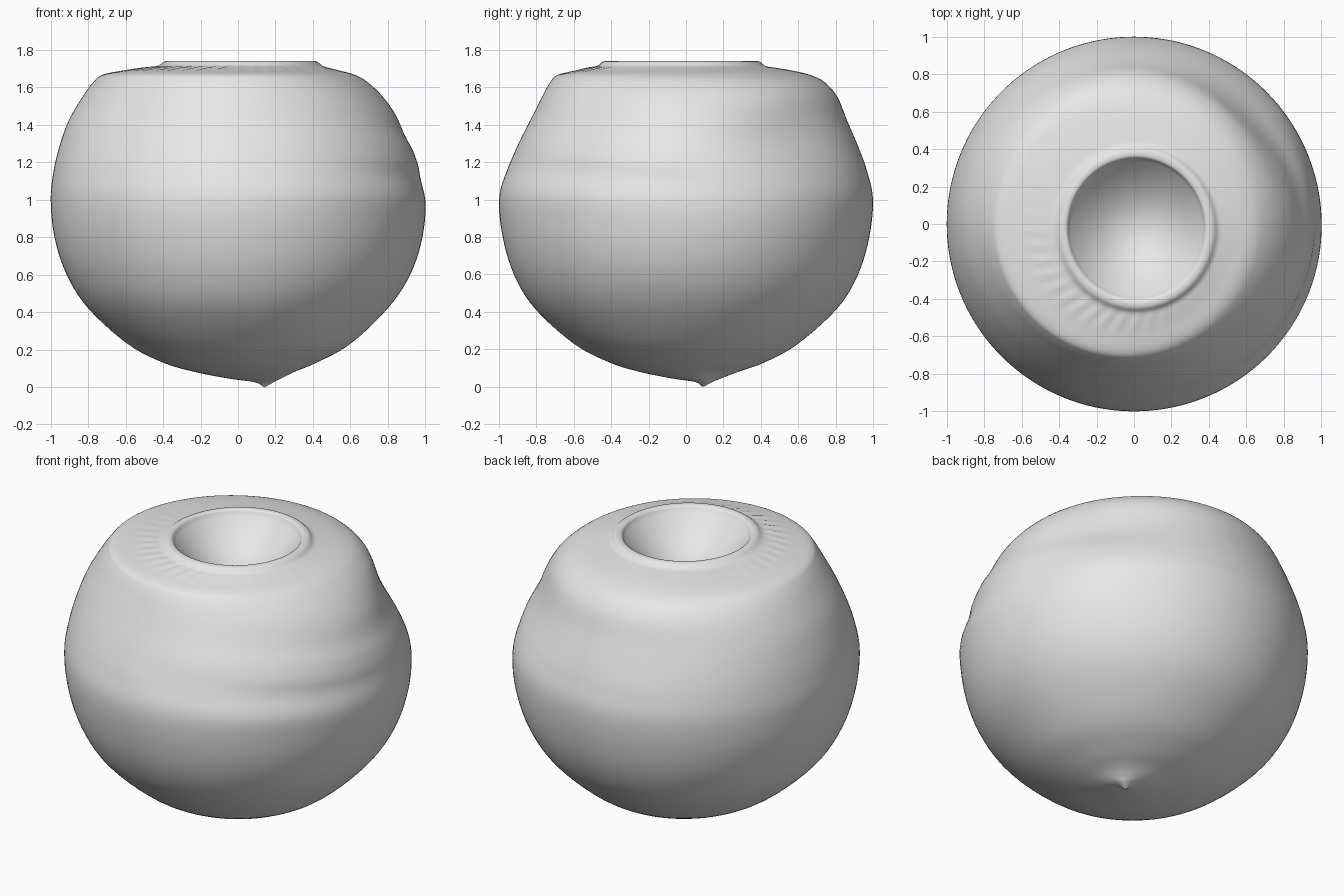
import bpy, bmesh, math
from mathutils import Vector

cube = bpy.data.objects.get("Cube")
if cube:
    bpy.data.objects.remove(cube, do_unlink=True)

SEGMENTS = 144
STEPS = 5

clay = bpy.data.materials.new("plain grey clay")
clay.use_nodes = True
grey = (0.8, 0.8, 0.8, 1)
clay.diffuse_color = grey
clay.node_tree.nodes["Principled BSDF"].inputs["Base Color"].default_value = grey

# Cross-sections from the bottom tip to the rim: z, left x, right x, front y, back y
BODY = [
    (0.00, 0.135, 0.145, 0.085, 0.095), (0.025, 0.09, 0.19, 0.05, 0.14),
    (0.045, -0.05, 0.23, -0.08, 0.19), (0.08, -0.23, 0.30, -0.25, 0.28),
    (0.13, -0.40, 0.42, -0.41, 0.42), (0.23, -0.59, 0.60, -0.60, 0.60),
    (0.42, -0.80, 0.80, -0.81, 0.81), (0.60, -0.915, 0.92, -0.92, 0.92),
    (0.80, -0.98, 0.985, -0.98, 0.98), (1.00, -1.0, 1.0, -1.0, 1.0),
    (1.15, -0.985, 0.97, -0.96, 0.97), (1.28, -0.955, 0.93, -0.905, 0.925),
    (1.42, -0.905, 0.865, -0.835, 0.865), (1.55, -0.83, 0.775, -0.77, 0.81),
    (1.63, -0.77, 0.69, -0.725, 0.74), (1.668, -0.72, 0.62, -0.685, 0.66),
    (1.69, -0.61, 0.54, -0.59, 0.57), (1.705, -0.50, 0.48, -0.52, 0.48),
    (1.715, -0.43, 0.45, -0.475, 0.425), (1.738, -0.39, 0.42, -0.445, 0.395),
    (1.738, -0.36, 0.385, -0.41, 0.36), (1.71, -0.34, 0.365, -0.385, 0.34),
]

# Shallow bowl inside the opening
BOWL = []
for k in range(1, 9):
    f = 1 - k / 8.02
    BOWL.append((1.71 - 0.21 * (1 - f * f), 0.012 - 0.352 * f, 0.012 + 0.352 * f,
                 -0.022 - 0.362 * f, -0.022 + 0.362 * f))


def spline(p0, p1, p2, p3, t):
    """Smooth interpolation between two neighbouring cross-sections."""
    return [0.5 * (2 * b + (c - a) * t + (2 * a - 5 * b + 4 * c - d) * t * t
                   + (3 * b - a - 3 * c + d) * t ** 3)
            for a, b, c, d in zip(p0, p1, p2, p3)]


def bump(value, centre, width):
    return math.exp(-((value - centre) / width) ** 2)


def angle_gap(a, b):
    return math.atan2(math.sin(a - b), math.cos(a - b))


def shape_point(row, angle, outside):
    """One point of a cross-section, with dents and pleats on the outside."""
    z, xl, xr, yf, yb = row
    x = (xl + xr) / 2 + (xr - xl) / 2 * math.cos(angle)
    y = (yf + yb) / 2 + (yb - yf) / 2 * math.sin(angle)
    if outside:
        # Pressed-in shoulder and soft folds on one side
        dent = 0.06 * bump(angle_gap(angle, 0.7), 0, 0.5) * bump(z, 1.36, 0.2)
        folds = (0.010 * math.sin(z * 22 + angle * 2)
                 * bump(angle_gap(angle, -0.4), 0, 0.8) * bump(z, 1.25, 0.25))
        scale = 1 - dent + min(folds, 0.004)
        x, y = x * scale, y * scale
        # Fine pleats around the rim
        r = math.hypot(x, y)
        if z > 1.6:
            z += (0.004 * math.sin(angle * 40) * bump(r, 0.53, 0.06)
                  * bump(angle_gap(angle, -2.1), 0, 1.1))
    return Vector((x, y, z))


# Build the whole skin as one loft
rows = BODY + BOWL
bm = bmesh.new()
rings = []
for i in range(len(rows) - 1):
    p = [rows[max(0, min(len(rows) - 1, i + d))] for d in (-1, 0, 1, 2)]
    for s in range(STEPS):
        row = spline(*p, s / STEPS)
        rings.append([bm.verts.new(shape_point(row, 2 * math.pi * k / SEGMENTS, i < 19))
                      for k in range(SEGMENTS)])
for low, high in zip(rings, rings[1:]):
    for k in range(SEGMENTS):
        n = (k + 1) % SEGMENTS
        bm.faces.new((low[k], low[n], high[n], high[k]))
# Close the tip and the bowl floor
bm.faces.new(list(reversed(rings[0])))
bm.faces.new(rings[-1])

# Rest the tip on the ground
drop = min(v.co.z for v in bm.verts)
for v in bm.verts:
    v.co.z -= drop

mesh = bpy.data.meshes.new("round_pot")
bm.to_mesh(mesh)
bm.free()
mesh.materials.append(clay)
pot = bpy.data.objects.new("round_pot", mesh)
bpy.context.collection.objects.link(pot)

bpy.ops.object.select_all(action='DESELECT')
pot.select_set(True)
bpy.context.view_layer.objects.active = pot
bpy.ops.object.shade_smooth_by_angle(angle=math.radians(50))
